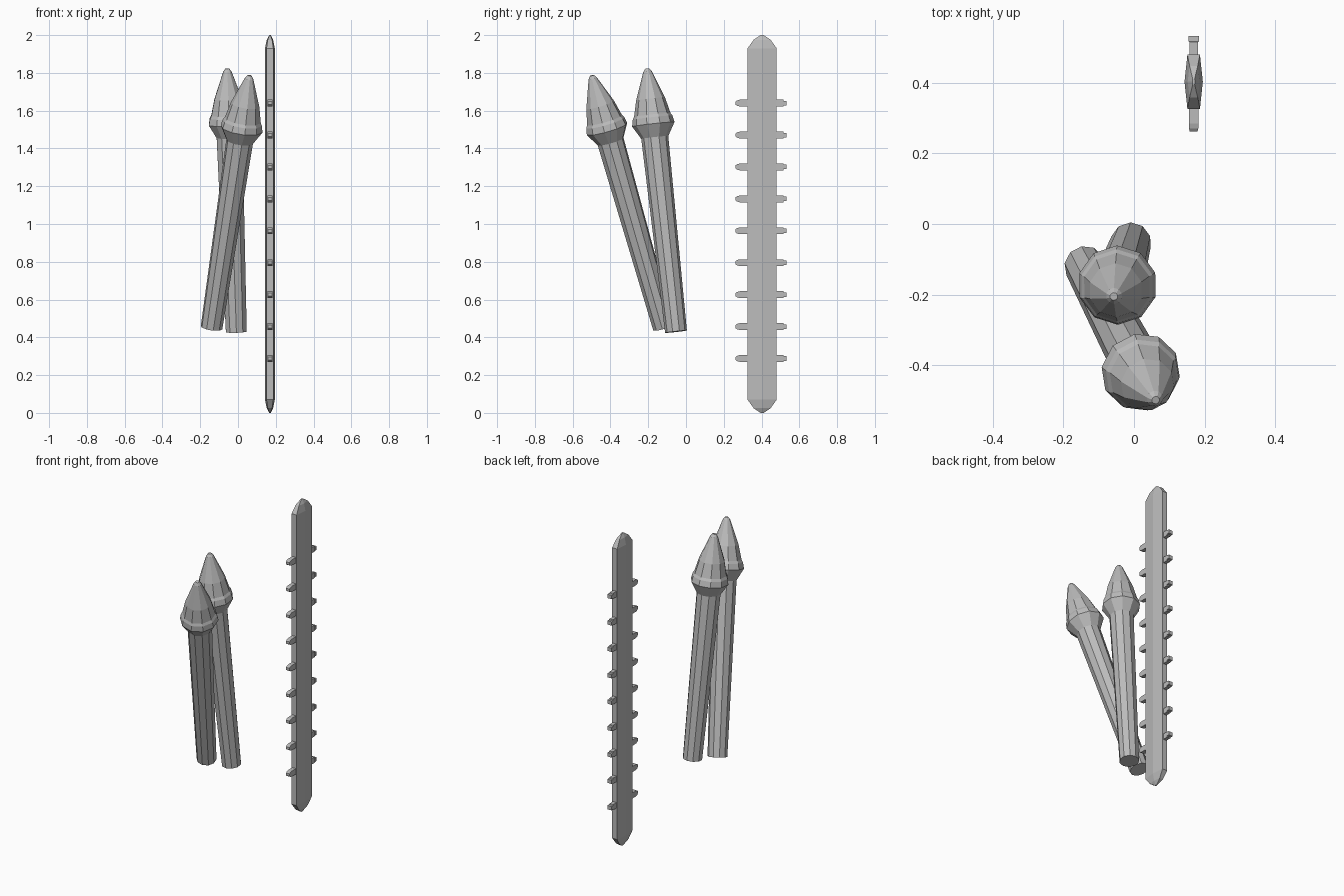
import bpy, bmesh, math
from mathutils import Vector

if "Cube" in bpy.data.objects:
    bpy.data.objects.remove(bpy.data.objects["Cube"])

grey = bpy.data.materials.new("metal_grey")
grey.diffuse_color = (0.5, 0.5, 0.5, 1)
grey.use_nodes = True
grey.node_tree.nodes["Principled BSDF"].inputs["Base Color"].default_value = grey.diffuse_color


def loft(name, rings):
    """Skin a list of equal-length point rings and cap both ends."""
    bm = bmesh.new()
    rows = [[bm.verts.new(p) for p in ring] for ring in rings]
    n = len(rows[0])
    for a, b in zip(rows, rows[1:]):
        for i in range(n):
            j = (i + 1) % n
            bm.faces.new((a[i], a[j], b[j], b[i]))
    bm.faces.new(rows[0][::-1])
    bm.faces.new(rows[-1])
    bmesh.ops.recalc_face_normals(bm, faces=bm.faces)
    mesh = bpy.data.meshes.new(name)
    bm.to_mesh(mesh)
    bm.free()
    mesh.materials.append(grey)
    obj = bpy.data.objects.new(name, mesh)
    bpy.context.collection.objects.link(obj)
    return obj


# Pointed rods: (distance along the axis, radius)
ROD = [(0, .058), (1.035, .072), (1.105, .113), (1.14, .106), (1.155, .097),
       (1.24, .077), (1.385, .023), (1.402, .011)]
SIDES = 10


def rod(name, base, tip):
    base, axis = Vector(base), Vector(tip) - Vector(base)
    turn = axis.to_track_quat('Z', 'Y')
    rings = []
    for d, r in ROD:
        rings.append([base + turn @ Vector((r * math.cos(math.tau * i / SIDES),
                                            r * math.sin(math.tau * i / SIDES), d))
                      for i in range(SIDES)])
    return loft(name, rings)


rod("leaning_rod", (-.14, -.118, .452), (.062, -.5, 1.79))
rod("upright_rod", (-.009, -.053, .43), (-.057, -.205, 1.82))

# Flat bar with slightly bulging sides and tapered ends
CX, CY = .169, .403
BAR = [(0, .008, .004), (.025, .045, .017), (.07, .077, .026)]
BAR += [(2 - z, hy, hx) for z, hy, hx in reversed(BAR)]
loft("bar", [[(CX + sx * hx, CY + sy * hy, z)
              for sx, sy in ((.68, -1), (1, 0), (.68, 1), (-.68, 1), (-1, 0), (-.68, -1))]
             for z, hy, hx in BAR])

# Pegs through the bar: (y, half width, half height)
FRONT_PEG = [(.262, .011, .008), (.27, .013, .014), (.285, .013, .018), (.34, .013, .018)]
BACK_PEG = [(.47, .012, .018), (.515, .012, .018), (.517, .015, .012), (.533, .015, .012)]
for k in range(9):
    z = .288 + .169 * k
    for name, profile in (("front_peg", FRONT_PEG), ("back_peg", BACK_PEG)):
        loft(f"{name}_{k + 1}", [[(CX + sx * w, y, z + sz * h)
                                  for sx, sz in ((-1, -1), (1, -1), (1, 1), (-1, 1))]
                                 for y, w, h in profile])
